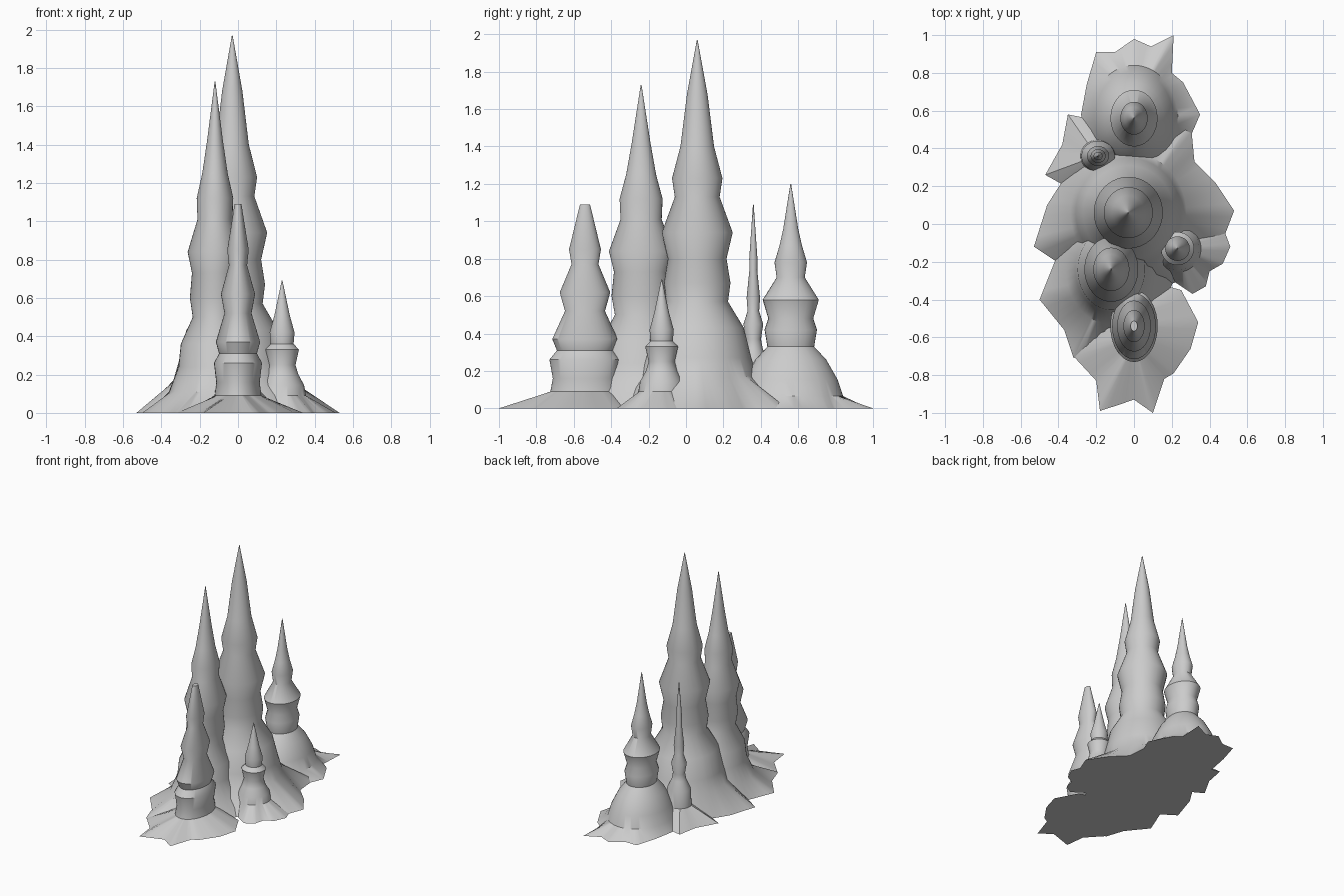
import bpy, bmesh
from math import atan2, cos, sin, radians

SUB = 4  # pieces per edge of the ragged foot


def spire(name, cx, cy, sx, profile, foot):
    """Lathed spire (radius, z from top down) ending in a ragged skirt at z = 0."""
    rim = []
    for i, (x0, y0) in enumerate(foot):
        x1, y1 = foot[(i + 1) % len(foot)]
        for k in range(SUB):
            t = k / SUB
            rim.append((x0 + (x1 - x0) * t, y0 + (y1 - y0) * t))
    angles = [atan2(y - cy, x - cx) for x, y in rim]

    bm = bmesh.new()
    rings = [[bm.verts.new((cx + r * sx * cos(a), cy + r * sin(a), z)) for a in angles]
             for r, z in profile]
    rings.append([bm.verts.new((x, y, 0)) for x, y in rim])
    n = len(rim)
    for top, low in zip(rings, rings[1:]):
        for i in range(n):
            j = (i + 1) % n
            bm.faces.new((top[i], low[i], low[j], top[j]))
    bm.faces.new(rings[0])
    bm.faces.new(rings[-1][::-1])
    bmesh.ops.recalc_face_normals(bm, faces=bm.faces)
    mesh = bpy.data.meshes.new(name)
    bm.to_mesh(mesh)
    bm.free()
    obj = bpy.data.objects.new(name, mesh)
    bpy.context.collection.objects.link(obj)
    bpy.ops.object.select_all(action='DESELECT')
    obj.select_set(True)
    bpy.context.view_layer.objects.active = obj
    bpy.ops.object.shade_smooth_by_angle(angle=radians(40))


# tallest central spire
spire("main_spire", -0.03, 0.06, 0.96,
      [(.002, 1.97), (.055, 1.68), (.09, 1.40), (.135, 1.23), (.12, 1.13), (.19, .94),
       (.157, .80), (.178, .67), (.165, .57), (.25, .43), (.29, .27), (.32, .17)],
      [(.53, .07), (.43, .22), (.32, .33), (.30, .54), (.0, .52), (-.22, .46),
       (-.39, .21), (-.46, .10), (-.53, -.12), (-.38, -.22), (-.25, -.35),
       (.0, -.38), (.25, -.30), (.48, -.06)])

# second tallest, front left
spire("left_spire", -0.12, -0.24, 0.83,
      [(.002, 1.73), (.05, 1.42), (.08, 1.25), (.115, 1.12), (.11, 1.01), (.172, .84),
       (.145, .73), (.158, .60), (.14, .50), (.215, .36), (.23, .24), (.29, .11)],
      [(.25, -.20), (.15, .05), (-.12, .12), (-.35, .02), (-.42, -.20), (-.50, -.40),
       (-.37, -.56), (-.32, -.71), (-.12, -.62), (.08, -.65), (.15, -.45)])

# broken-tipped spire at the front
spire("front_spire", 0.0, -0.54, 0.66,
      [(.027, 1.09), (.085, .85), (.072, .77), (.135, .62), (.107, .52), (.175, .37),
       (.15, .31), (.19, .26), (.172, .16), (.185, .09)],
      [(.34, -.52), (.30, -.66), (.21, -.79), (.16, -.82), (.10, -1.0), (.0, -.93),
       (-.18, -.99), (-.20, -.83), (-.32, -.70), (-.27, -.50), (-.20, -.35),
       (.0, -.28), (.25, -.35)])

# rear spire
spire("rear_spire", 0.0, 0.56, 0.83,
      [(.002, 1.20), (.04, .96), (.06, .87), (.087, .78), (.075, .70), (.15, .58),
       (.12, .48), (.14, .42), (.125, .33), (.19, .26), (.25, .155), (.28, .065)],
      [(.35, .58), (.26, .75), (.20, .80), (.21, 1.0), (.09, .94), (.0, .98), (-.10, .91),
       (-.20, .91), (-.25, .74), (-.28, .58), (-.25, .40), (.0, .25), (.25, .35)])

# thin needle, rear left
spire("needle_spire", -0.19, 0.36, 1.1,
      [(.002, 1.09), (.022, .80), (.021, .74), (.036, .59), (.031, .52), (.053, .45),
       (.041, .37), (.05, .32), (.08, .25), (.085, .12)],
      [(.0, .36), (-.06, .50), (-.20, .55), (-.35, .58), (-.38, .42), (-.47, .26),
       (-.38, .21), (-.25, .15), (-.08, .20)])

# small spire, right
spire("small_spire", 0.23, -0.13, 1.0,
      [(.002, .69), (.04, .51), (.065, .42), (.06, .36), (.088, .33), (.07, .25),
       (.085, .20), (.115, .145), (.125, .09)],
      [(.51, -.12), (.47, -.21), (.40, -.25), (.38, -.33), (.31, -.37), (.22, -.31),
       (.05, -.30), (.02, -.10), (.15, .06), (.35, .04), (.48, -.04)])
